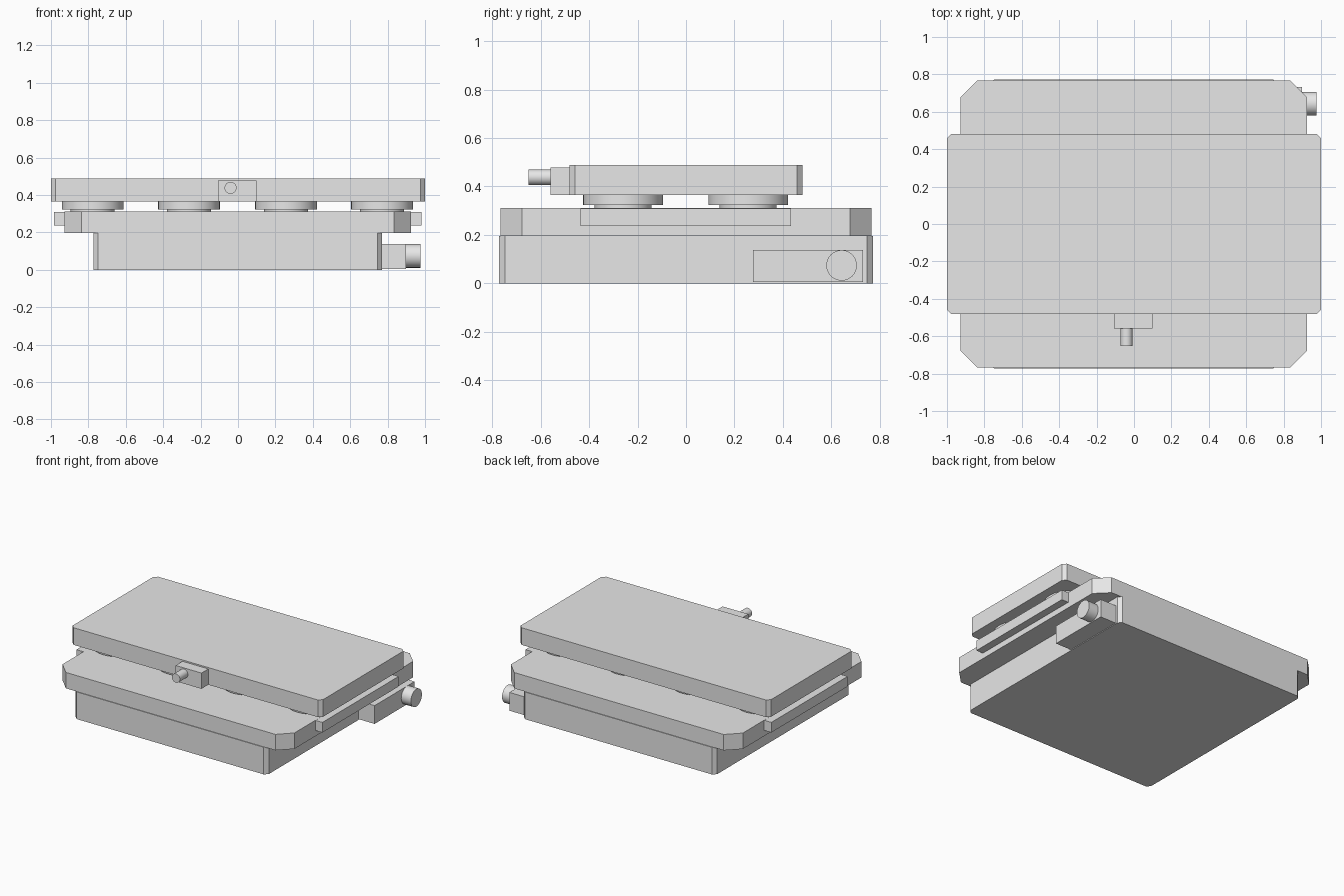
import bpy, bmesh, math
from mathutils import Matrix, Vector

cube = bpy.data.objects.get("Cube")
if cube:
    bpy.data.objects.remove(cube, do_unlink=True)

GREY = (0.8, 0.8, 0.8, 1.0)
mat = bpy.data.materials.new("light grey")
mat.use_nodes = True
mat.diffuse_color = GREY
mat.node_tree.nodes["Principled BSDF"].inputs["Base Color"].default_value = GREY


def add_object(name, bm):
    bmesh.ops.recalc_face_normals(bm, faces=bm.faces)
    mesh = bpy.data.meshes.new(name)
    bm.to_mesh(mesh)
    bm.free()
    mesh.materials.append(mat)
    obj = bpy.data.objects.new(name, mesh)
    bpy.context.collection.objects.link(obj)
    return obj


def block(name, x, y, z, chamfer=0.0):
    """Box between the given limits, with its upright edges chamfered."""
    bm = bmesh.new()
    bmesh.ops.create_cube(bm, size=1)
    for v in bm.verts:
        v.co = Vector([(a + b) / 2 + c * (b - a) for (a, b), c in zip((x, y, z), v.co)])
    if chamfer:
        upright = [e for e in bm.edges if abs(e.verts[0].co.z - e.verts[1].co.z) > 0.01]
        bmesh.ops.bevel(bm, geom=upright, offset=chamfer, segments=1, affect='EDGES')
    return add_object(name, bm)


def cylinder(name, centre, radius, length, axis='Z'):
    """Capped cylinder around its centre, with smooth sides."""
    turn = {'X': Matrix.Rotation(math.pi / 2, 4, 'Y'),
            'Y': Matrix.Rotation(math.pi / 2, 4, 'X'),
            'Z': Matrix.Identity(4)}[axis]
    bm = bmesh.new()
    bmesh.ops.create_cone(bm, cap_ends=True, segments=48, radius1=radius, radius2=radius,
                          depth=length, matrix=Matrix.Translation(centre) @ turn)
    obj = add_object(name, bm)
    bpy.ops.object.select_all(action='DESELECT')
    obj.select_set(True)
    bpy.context.view_layer.objects.active = obj
    bpy.ops.object.shade_smooth_by_angle(angle=math.radians(30))
    return obj


# Stacked plates
block("base_block", (-0.773, 0.77), (-0.772, 0.772), (0, 0.196), 0.024)
block("middle_plate", (-0.928, 0.925), (-0.767, 0.767), (0.196, 0.311), 0.09)
block("top_plate", (-1, 1), (-0.482, 0.482), (0.364, 0.488), 0.024)

# Side rails on the middle plate
block("left_rail", (0.92, 0.98), (-0.437, 0.433), (0.237, 0.31))
block("right_rail", (-0.985, -0.92), (-0.437, 0.433), (0.237, 0.31))

# Stepped round supports between the middle and top plates
for i, x in enumerate((-0.777, -0.262, 0.257, 0.77)):
    for side, y in (("front", -0.26), ("back", 0.257)):
        cylinder(f"{side}_support_foot_{i + 1}", (x, y, 0.317), 0.118, 0.014)
        cylinder(f"{side}_support_disc_{i + 1}", (x, y, 0.344), 0.165, 0.042)

# Side housing with its connector
block("side_housing", (0.765, 0.898), (0.276, 0.732), (0.005, 0.137))
cylinder("side_connector", (0.936, 0.643, 0.074), 0.063, 0.078, 'X')

# Front housing with its connector
block("front_housing", (-0.106, 0.1), (-0.56, -0.478), (0.364, 0.478))
cylinder("front_connector", (-0.04, -0.605, 0.438), 0.032, 0.092, 'Y')
